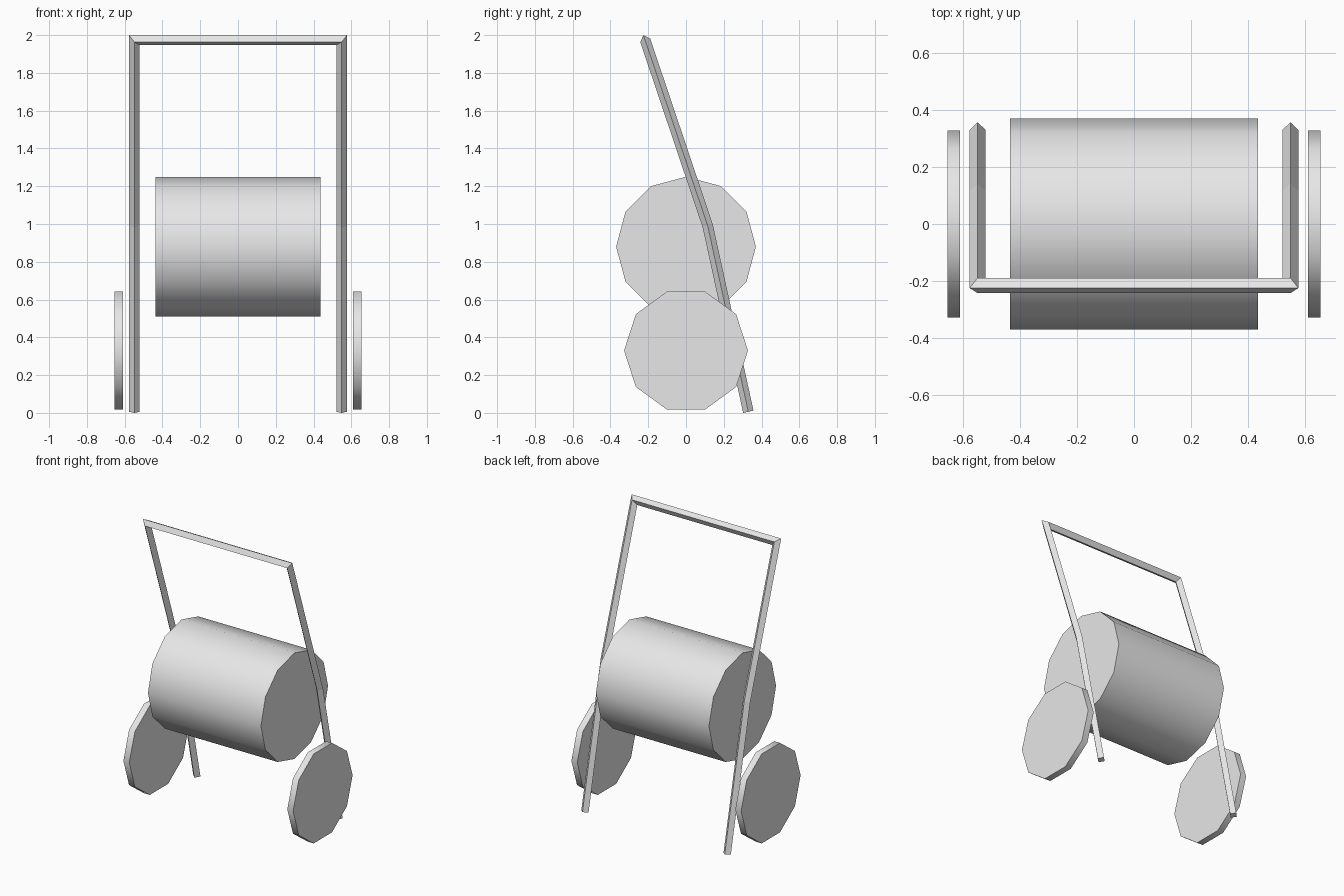
import bpy, bmesh, math
from mathutils import Vector

cube = bpy.data.objects.get("Cube")
if cube:
    bpy.data.objects.remove(cube, do_unlink=True)

grey = bpy.data.materials.new("light_grey")
grey.use_nodes = True
grey.diffuse_color = (0.8, 0.8, 0.8, 1)
grey.node_tree.nodes["Principled BSDF"].inputs["Base Color"].default_value = (0.8, 0.8, 0.8, 1)


def finish(name, bm):
    bmesh.ops.recalc_face_normals(bm, faces=bm.faces)
    mesh = bpy.data.meshes.new(name)
    bm.to_mesh(mesh)
    bm.free()
    mesh.materials.append(grey)
    obj = bpy.data.objects.new(name, mesh)
    bpy.context.collection.objects.link(obj)
    return obj


def bridge(bm, a, b, smooth=False):
    for i in range(len(a)):
        j = (i + 1) % len(a)
        bm.faces.new((a[i], a[j], b[j], b[i])).smooth = smooth


def disc(name, sides, radius, z, x0, x1):
    """Prism lying along x, with smooth sides and flat ends."""
    bm = bmesh.new()
    angles = [math.tau * k / sides for k in range(sides)]
    rings = [[bm.verts.new((x, radius * math.cos(a), z + radius * math.sin(a)))
              for a in angles] for x in (x0, x1)]
    bridge(bm, *rings, smooth=True)
    for ring in rings:
        bm.faces.new(ring)
    return finish(name, bm)


# Drum and wheels
disc("drum", 12, 0.37, 0.88, -0.436, 0.436)
disc("left_wheel", 10, 0.328, 0.33, 0.61, 0.655)
disc("right_wheel", 10, 0.328, 0.33, -0.655, -0.61)

# Handle frame: diamond-section tube, one half swept and mirrored
R, X = 0.028, 0.549
foot = Vector((X, 0.33, 0.006))
bend = Vector((X, 0.115, 0.99))
corner = Vector((X, -0.216, 1.973))
middle = Vector((0, corner.y, corner.z))
side = Vector((1, 0, 0))
low = (bend - foot).normalized()
high = (corner - bend).normalized()
n_low, n_high = side.cross(low), side.cross(high)
sections = [
    (foot, side, n_low),
    (bend, side, (n_low + n_high).normalized()),
    (corner, side + high, n_high),
    (middle, high, n_high),
]
bm = bmesh.new()
rings = [[bm.verts.new(c + R * o) for o in (u, v, -u, -v)] for c, u, v in sections]
for a, b in zip(rings, rings[1:]):
    bridge(bm, a, b)
bm.faces.new(rings[0])
frame = finish("handle_frame", bm)
frame.modifiers.new("mirror", 'MIRROR').use_clip = True
